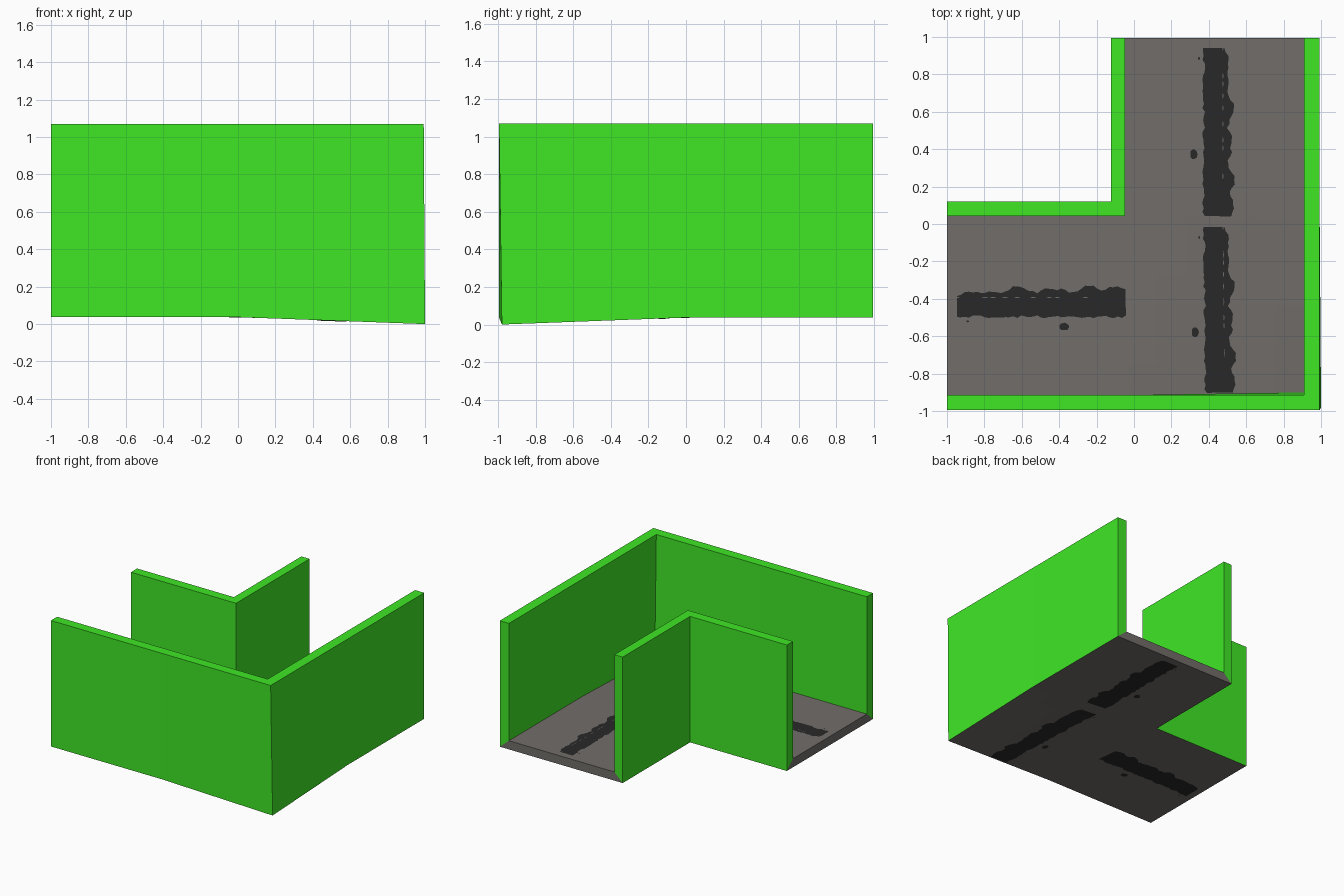
import bpy, bmesh, math, random
from mathutils import Vector

if "Cube" in bpy.data.objects:
    bpy.data.objects.remove(bpy.data.objects["Cube"])

TOP, LOW, ROAD = 1.07, 0.037, 0.108   # wall top, wall foot, road surface


def material(name, color):
    m = bpy.data.materials.new(name)
    m.diffuse_color = (*color, 1)
    m.use_nodes = True
    m.node_tree.nodes["Principled BSDF"].inputs["Base Color"].default_value = m.diffuse_color
    return m


GREEN = material("bright green", (0.052, 0.83, 0.02))
GREY = material("road grey", (0.168, 0.154, 0.144))
DARK = material("dark marking", (0.022, 0.022, 0.022))


def finish(name, bm, mat, recalc=True):
    if recalc:
        bmesh.ops.recalc_face_normals(bm, faces=bm.faces)
    me = bpy.data.meshes.new(name)
    bm.to_mesh(me)
    bm.free()
    me.materials.append(mat)
    ob = bpy.data.objects.new(name, me)
    bpy.context.collection.objects.link(ob)
    return ob


# Plan nodes: feet of the outside faces (bottom) and of the road-side faces (top).
# The outer corner node is pulled down and slightly outwards.
def pts(z, *xy):
    return [Vector((p[0], p[1], p[2] if len(p) > 2 else z)) for p in xy]


outer_bot = pts(LOW, (-1, -.995), (0, -.995), (1, -.98, 0), (.993, 0), (.993, .995))
outer_top = pts(ROAD, (-1, -.915), (-.03, -.915), (.913, -.90, .075), (.91, .03), (.91, .995))
inner_bot = pts(LOW, (-1, .121), (-.122, .121), (-.122, .995))
inner_top = pts(ROAD, (-1, .042), (-.047, .042), (-.047, .995))
# Upper rims of the walls
outer_rim = pts(TOP, (-1, -.995), (0, -.995), (.993, -.995), (.993, 0), (.993, .995))
road_rim = pts(TOP, (-1, -.915), (-.03, -.915), (.91, -.915), (.91, .03), (.91, .995))


def wall(name, foot, rim_out, rim_in, road_foot):
    """Loft a four-point wall section along the path."""
    bm = bmesh.new()
    rows = [[bm.verts.new(p) for p in sec] for sec in zip(foot, rim_out, rim_in, road_foot)]
    for a, b in zip(rows, rows[1:]):
        for i in range(4):
            j = (i + 1) % 4
            bm.faces.new((a[i], a[j], b[j], b[i]))
    bm.faces.new(rows[0])
    bm.faces.new(rows[-1])
    finish(name, bm, GREEN)


def raised(points):
    return [Vector((p.x, p.y, TOP)) for p in points]


wall("outer_wall", outer_bot, outer_rim, road_rim, outer_top)
wall("inner_wall", inner_bot, raised(inner_bot), raised(inner_top), inner_top)


# Road made of three four-cornered patches: west arm, corner, north arm
def patches(a, b):
    return {"west": (a[1], b[1], b[0], a[0]),
            "corner": (a[1], a[2], a[3], b[1]),
            "north": (b[1], a[3], a[4], b[2])}


def at(c, u, v):
    return c[0].lerp(c[1], u).lerp(c[3].lerp(c[2], u), v)


tops = patches(outer_top, inner_top)
bots = patches(outer_bot, inner_bot)

bm = bmesh.new()
pair, cache = {}, {}
N = 6
for k in tops:
    def vert(i, j):
        p = at(tops[k], i / N, j / N)
        key = tuple(round(x, 4) for x in p)
        if key not in cache:
            t = cache[key] = bm.verts.new(p)
            pair[t] = bm.verts.new(at(bots[k], i / N, j / N))
        return cache[key]
    for i in range(N):
        for j in range(N):
            q = [vert(i, j), vert(i + 1, j), vert(i + 1, j + 1), vert(i, j + 1)]
            bm.faces.new(q)
            bm.faces.new([pair[v] for v in reversed(q)])
rim = [e for e in bm.edges if len(e.link_faces) == 1 and e.verts[0] in pair]
for e in rim:
    a, b = e.verts
    bm.faces.new((a, b, pair[b], pair[a]))
finish("road_slab", bm, GREY)

# Worn lane marking: right-hand edge bulges, listed from the near to the far end
BULGE = [.02, .03, .03, .01, .035, .035, .005, 0, .02, .015, .025,
         0, .01, .032, .03, 0, .004, .006, 0, .004, .002, -.02]


def marking(name, corners, dz, v0, v1):
    rng = random.Random(7)
    bm = bmesh.new()

    def face(uvs):
        f = bm.faces.new([bm.verts.new(at(corners, u, v) + Vector((0, 0, dz))) for u, v in uvs])
        f.normal_update()
        if f.normal.z * dz < 0:
            f.normal_flip()

    def blob(u, v, ru, rv):
        face([(u + ru * math.cos(t) * rng.uniform(.8, 1.1), v + rv * math.sin(t))
              for t in [i * math.tau / 10 for i in range(10)]])

    # two long ribbons with a thin broken gap between them
    rows = []
    n = (len(BULGE) - 1) * 2
    for i in range(n + 1):
        b = (BULGE[i // 2] + BULGE[(i + 1) // 2]) / 2
        gap = rng.choice((0, 0, .003)) if dz > 0 else 0
        rows.append(((v0 + (v1 - v0) * i / n),
                     (.436 + rng.uniform(-.006, .01), .546 - gap,
                      .546 + gap, .573 + b + rng.uniform(-.006, .006))))
    for (v, r), (w, s) in zip(rows, rows[1:]):
        for i in (0, 2):
            face([(r[i], v), (r[i + 1], v), (s[i + 1], w), (s[i], w)])
    # loose specks beside the marking
    blob(.382, .35, .021, .028)
    blob(.412, .885, .006, .008)
    finish(name, bm, DARK, recalc=False)


under = {"west": (.03, .94), "corner": (.012, .93), "north": (.04, .94)}
for k in tops:
    marking(k + "_lane_marking_top", tops[k], .003, .006, .945)
    marking(k + "_lane_marking_underside", bots[k], -.003, *under[k])
